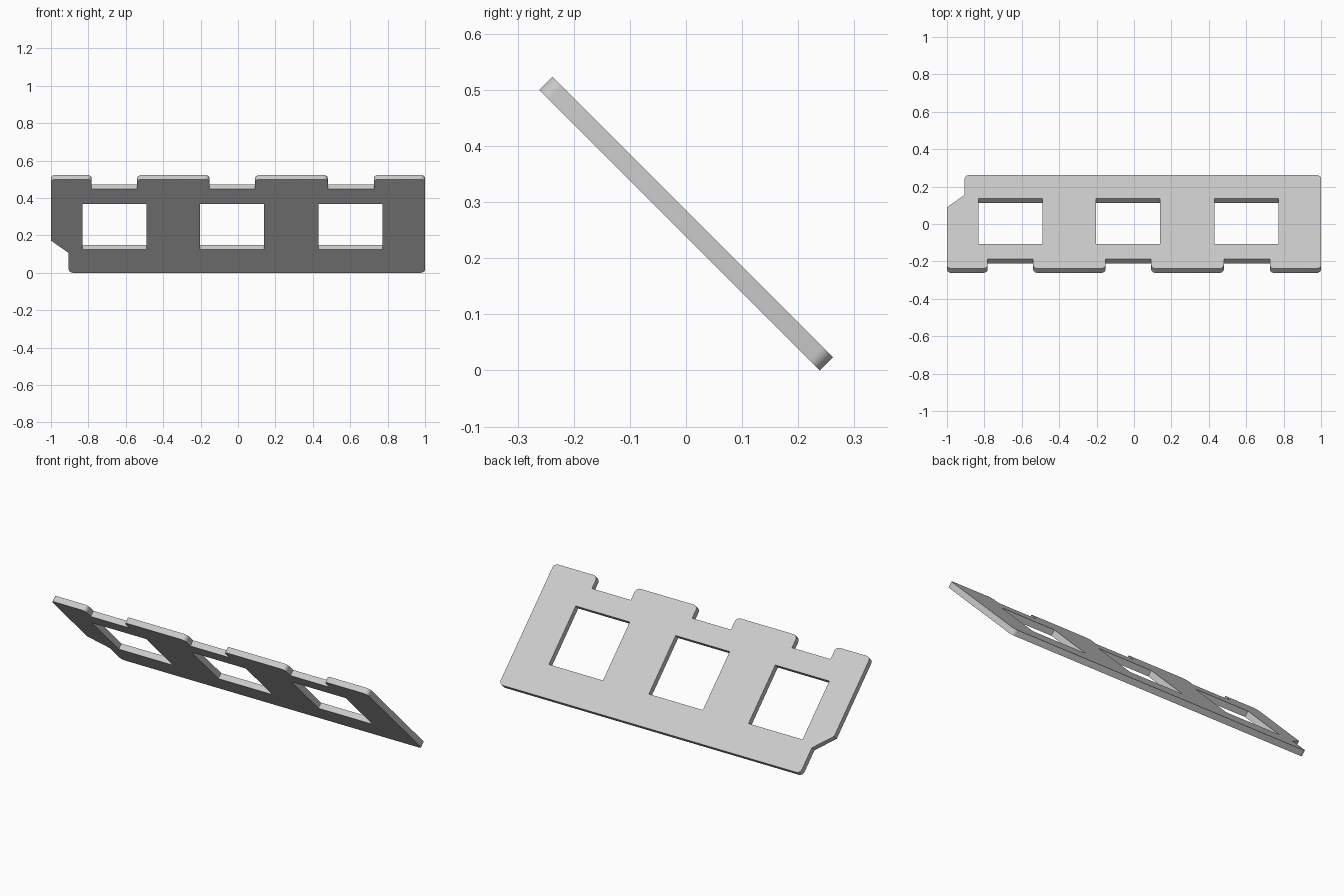
import bpy, bmesh, math
from mathutils import Vector, Matrix

default = bpy.data.objects.get("Cube")
if default:
    bpy.data.objects.remove(default, do_unlink=True)

SLOPE = math.sqrt(2)        # plate lies at 45 degrees
LENGTH = 0.5 * SLOPE
THICK = 0.0333
RADIUS = 0.025
NOTCH_V = 0.449 * SLOPE     # floor of the top-edge notches
WINDOW_V = (0.126 * SLOPE, 0.368 * SLOPE)


def fillet(corners, steps=6):
    """Outline from (x, v, rounded) corners; rounded ones are right angles."""
    pts = []
    for i, (x, v, rounded) in enumerate(corners):
        p = Vector((x, v, 0))
        if not rounded:
            pts.append(p)
            continue
        a = Vector((*corners[i - 1][:2], 0)) - p
        b = Vector((*corners[(i + 1) % len(corners)][:2], 0)) - p
        a, b = a.normalized() * RADIUS, b.normalized() * RADIUS
        for k in range(steps + 1):
            t = math.pi / 2 * k / steps
            pts.append(p + a + b - b * math.cos(t) - a * math.sin(t))
    return pts


def add_loop(bm, pts):
    verts = [bm.verts.new(p) for p in pts]
    for i, v in enumerate(verts):
        bm.edges.new((verts[i - 1], v))


# Outer outline: bottom edge, notched top edge, stepped and chamfered side
outline = [(-0.905, 0, True), (1, 0, True), (1, LENGTH, True)]
for x0, x1 in ((0.48, 0.726), (-0.153, 0.092), (-0.783, -0.539)):
    outline += [(x1, LENGTH, True), (x1, NOTCH_V, False),
                (x0, NOTCH_V, False), (x0, LENGTH, True)]
outline += [(-1, LENGTH, True), (-1, 0.172 * SLOPE, False),
            (-0.905, 0.106 * SLOPE, False)]

bm = bmesh.new()
add_loop(bm, fillet(outline))

# Three square windows
lo, hi = WINDOW_V
for x0, x1 in ((-0.832, -0.49), (-0.202, 0.14), (0.43, 0.772)):
    add_loop(bm, [Vector((x, v, 0)) for x, v in
                  ((x0, lo), (x1, lo), (x1, hi), (x0, hi))])

# Fill, thicken and tilt the plate
bmesh.ops.triangle_fill(bm, edges=bm.edges[:], use_beauty=True, use_dissolve=False)
ext = bmesh.ops.extrude_face_region(bm, geom=bm.faces[:], use_keep_orig=True)
bmesh.ops.translate(bm, vec=(0, 0, -THICK),
                    verts=[g for g in ext["geom"] if isinstance(g, bmesh.types.BMVert)])
bmesh.ops.recalc_face_normals(bm, faces=bm.faces[:])
base_y = (LENGTH - THICK) / SLOPE / 2
bm.transform(Matrix.Translation((0, base_y, 0)) @ Matrix.Rotation(math.radians(135), 4, "X"))

mesh = bpy.data.meshes.new("slotted_plate")
bm.to_mesh(mesh)
bm.free()
plate = bpy.data.objects.new("slotted_plate", mesh)
bpy.context.collection.objects.link(plate)

# Single light grey finish
grey = bpy.data.materials.new("light_grey")
grey.use_nodes = True
color = (0.6, 0.6, 0.6, 1)
grey.diffuse_color = color
grey.node_tree.nodes["Principled BSDF"].inputs["Base Color"].default_value = color
mesh.materials.append(grey)

bpy.ops.object.select_all(action="DESELECT")
plate.select_set(True)
bpy.context.view_layer.objects.active = plate
bpy.ops.object.shade_smooth_by_angle(angle=math.radians(30))
